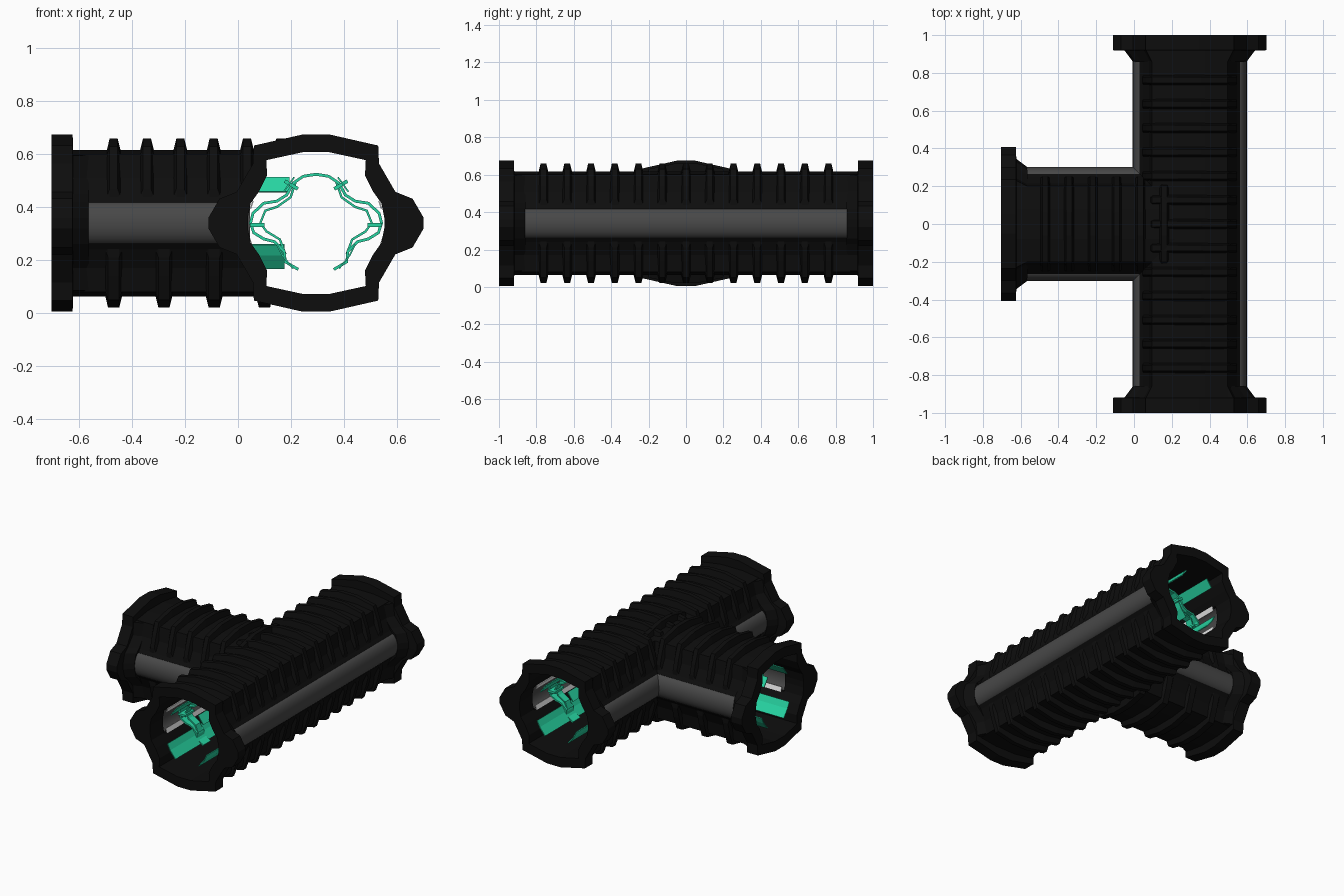
import bpy, bmesh, math
from mathutils import Vector

if "Cube" in bpy.data.objects:
    bpy.data.objects.remove(bpy.data.objects["Cube"], do_unlink=True)

CX, CZ = 0.295, 0.34      # axis of the main corridor
END = 0.705               # open end of the branch, towards -x


def material(name, rgb):
    m = bpy.data.materials.new(name)
    m.use_nodes = True
    m.diffuse_color = (*rgb, 1)
    m.node_tree.nodes["Principled BSDF"].inputs["Base Color"].default_value = (*rgb, 1)
    return m


BLACK = material("hull black", (0.004, 0.004, 0.004))
GREY = material("window grey", (0.065, 0.065, 0.065))
GREEN = material("frame green", (0.02, 0.66, 0.36))
LIGHT = material("trim light grey", (0.8, 0.8, 0.8))


def place(axis, d, t, z):
    # d = sideways offset, t = position along the corridor
    return Vector((CX + d, t, CZ + z)) if axis == "main" else Vector((t, d, CZ + z))


def loft(name, axis, sections, mat, closed=True):
    # skin matching outlines [(points, t), ...]; closed outlines get end caps
    bm = bmesh.new()
    rows = [[bm.verts.new(place(axis, d, t, z)) for d, z in pts] for pts, t in sections]
    n = len(rows[0])
    for a, b in zip(rows, rows[1:]):
        for i in range(n if closed else n - 1):
            j = (i + 1) % n
            bm.faces.new((a[i], a[j], b[j], b[i]))
    if closed:
        bm.faces.new(rows[0])
        bm.faces.new(rows[-1])
    bmesh.ops.recalc_face_normals(bm, faces=bm.faces)
    me = bpy.data.meshes.new(name)
    bm.to_mesh(me)
    bm.free()
    me.materials.append(mat)
    ob = bpy.data.objects.new(name, me)
    bpy.context.collection.objects.link(ob)
    return ob


def half(quarter, s=1):
    # upper or lower half outline from a top-to-side quarter
    return [(d, s * z) for d, z in reversed(quarter)] + [(-d, s * z) for d, z in quarter]


def full(quarter):
    return half(quarter) + [(-d, -z) for d, z in reversed(quarter)] + [(d, -z) for d, z in quarter]


def ribbon(path, w):
    # give an open path some thickness
    out = []
    for i, p in enumerate(path):
        a, b = Vector(path[max(i - 1, 0)]), Vector(path[min(i + 1, len(path) - 1)])
        tan = (b - a).normalized()
        out.append((p[0] - tan.y * w, p[1] + tan.x * w))
    return list(path) + out[::-1]


# Quarter cross-sections
OUTER = [(0.08, 0.277), (0.2, 0.26), (0.215, 0.17), (0.25, 0.1), (0.265, 0.08), (0.27, 0.02)]
INNER = [(0.05, 0.268), (0.188, 0.238), (0.185, 0.18), (0.215, 0.12), (0.247, 0.075), (0.258, 0.02)]
FLANGE = [(0.05, 0.335), (0.235, 0.293), (0.238, 0.225), (0.3, 0.118), (0.365, 0.092), (0.407, 0.02)]
NECK = [(0.05, 0.272), (0.2, 0.255), (0.21, 0.17), (0.255, 0.11), (0.285, 0.08), (0.3, 0.02)]
RIB = [(0.06, 0.32), (0.2, 0.29), (0.232, 0.2), (0.25, 0.13), (0.252, 0.09), (0.252, 0.06)]
RIB_BASE = [(d * 0.98, z * 0.98) for d, z in OUTER]

# Corridor hulls
solids = [
    loft("main_hull", "main", [(full(OUTER), -0.99), (full(OUTER), 0.99)], BLACK),
    loft("branch_hull", "branch", [(full(OUTER), -0.7), (full(OUTER), CX)], BLACK),
]

# End flanges with a tapered neck
wide_neck = [(d * 1.15, z) for d, z in NECK]
for name, axis, end, s in (("front_flange", "main", -1, -1), ("back_flange", "main", 1, 1),
                           ("branch_flange", "branch", -END, -1)):
    secs = [(full(q), end - s * t) for q, t in
            ((NECK, 0.142), (wide_neck, 0.082), (FLANGE, 0.08), (FLANGE, 0))]
    solids.append(loft(name, axis, secs, BLACK))


# Ribs around the hulls
def rib(name, axis, t, s, w=0.0):
    secs = [(half(q, s), t + o) for q, o in ((RIB_BASE, -0.027 - w), (RIB, -0.015 - w),
                                             (RIB, 0.015 + w), (RIB_BASE, 0.027 + w))]
    solids.append(loft(name, axis, secs, BLACK))


for k in range(-6, 7):
    rib("main_top_rib", "main", 0.127 * k, 1)
    rib("main_bottom_rib", "main", 0.127 * k, -1)
for k in range(6):
    rib("branch_top_rib", "branch", -0.47 + 0.126 * k, 1)
for k in range(4):
    rib("branch_bottom_rib", "branch", -0.47 + 0.19 * k, -1, 0.006)

# Hollow out the corridors and cut the window slots
slot = [(0.32, 0.078), (-0.32, 0.078), (-0.32, -0.078), (0.32, -0.078)]
cutters = [
    loft("main_bore", "main", [(full(INNER), -1.1), (full(INNER), 1.1)], BLACK),
    loft("branch_bore", "branch", [(full(INNER), -0.8), (full(INNER), CX + 0.01)], BLACK),
    loft("main_slot", "main", [(slot, -0.861), (slot, 0.861)], BLACK),
    loft("branch_slot", "branch", [(slot, -0.566), (slot, CX + 0.02)], BLACK),
]
for ob in solids:
    for c in cutters:
        mod = ob.modifiers.new(c.name, "BOOLEAN")
        mod.operation, mod.solver, mod.object = "DIFFERENCE", "EXACT", c
deps = bpy.context.evaluated_depsgraph_get()
baked = [bpy.data.meshes.new_from_object(ob.evaluated_get(deps)) for ob in solids]
for ob, me in zip(solids, baked):
    ob.modifiers.clear()
    ob.data = me
for c in cutters:
    bpy.data.objects.remove(c, do_unlink=True)

# Lengthwise runs: one on each side, the branch side of the main being split
RUNS = [("main", 1, -1, 1), ("main", -1, -1, 0), ("main", -1, 0, 1),
        ("branch", 1, -1, 0), ("branch", -1, -1, 0)]


def run(name, profile, mat, inset, gap, closed=True):
    # gap = distance from the junction centre at which split runs stop
    made = []
    for axis, side, a, b in RUNS:
        if axis == "main":
            t0 = a * (1 - inset) if a else gap
            t1 = b * (1 - inset) if b else -gap
        else:
            t0, t1 = -END + inset, CX - gap
        pts = [(side * d, z) for d, z in profile]
        made.append(loft(f"{axis}_{name}", axis, [(pts, t0), (pts, t1)], mat, closed))
    return made


# Bulging windows
arc = [math.radians(-90 + 15 * i) for i in range(13)]
for ob in run("window", [(0.247 + 0.055 * math.cos(a), 0.082 * math.sin(a)) for a in arc],
              GREY, 0.138, 0.25, False):
    for p in ob.data.polygons:
        p.use_smooth = True

# Light trim along the inside of the windows
for s in (1, -1):
    run("window_trim", ribbon([(0.25, 0.055 * s), (0.24, 0.085 * s)], 0.005), LIGHT, 0.16, 0.25)

# Green side panels, low and high
run("lower_panel", ribbon([(0.145, -0.08), (0.125, -0.12), (0.085, -0.17)], 0.006), GREEN, 0.03, 0.12)
run("upper_panel", ribbon([(0.125, 0.12), (0.085, 0.175)], 0.006), GREEN, 0.03, 0.1)

# Green arches with an inner brace and clips
ARCH = [(0, 0.19), (0.05, 0.182), (0.09, 0.155), (0.115, 0.11), (0.15, 0.088), (0.2, 0.08),
        (0.243, 0.04), (0.253, 0), (0.24, -0.04), (0.2, -0.065), (0.16, -0.075),
        (0.125, -0.11), (0.12, -0.15), (0.07, -0.18)]
BRACE = [(0.08, 0.16), (0.1, 0.1), (0.15, 0.065), (0.195, 0.05), (0.215, 0),
         (0.19, -0.035), (0.14, -0.065), (0.12, -0.12)]
CLIPS = [((0.065, 0.135), (0.115, 0.165)), ((0.195, 0), (0.25, 0))]
for axis, t in (("main", -0.66), ("main", 0.66), ("branch", -0.36)):
    for side in (1, -1):
        for name, path, w, depth in (("arch", ARCH, 0.011, 0.04), ("arch_brace", BRACE, 0.009, 0.025),
                                     ("arch_clip", CLIPS[0], 0.014, 0.05),
                                     ("arch_clip", CLIPS[1], 0.014, 0.05)):
            pts = [(side * d, z) for d, z in ribbon(path, -w)]
            loft(f"{axis}_{name}", axis, [(pts, t - depth), (pts, t + depth)], GREEN)
